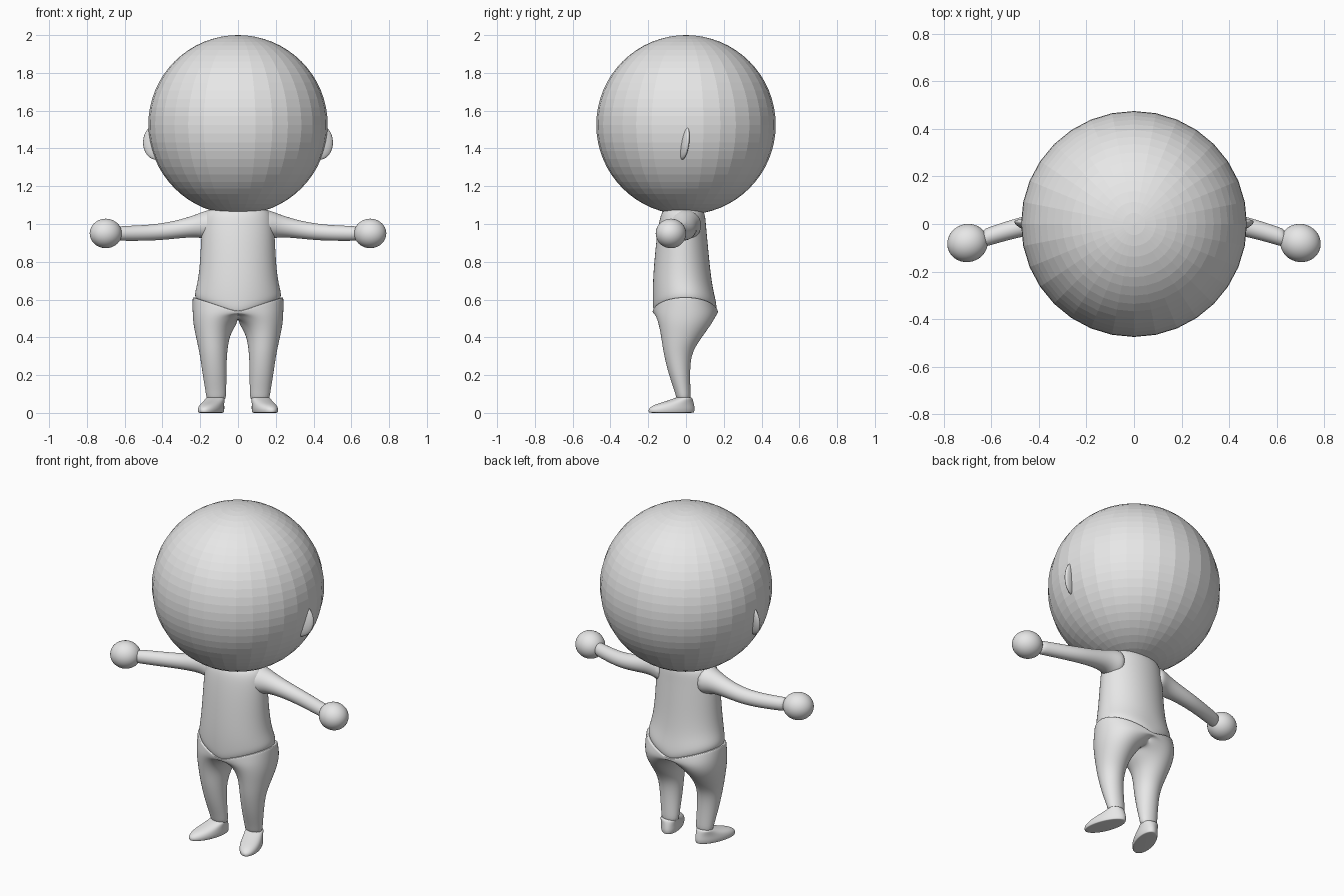
import bpy, bmesh
from math import sin, cos, pi, radians
from mathutils import Vector, Matrix, Euler

cube = bpy.data.objects.get("Cube")
if cube:
    bpy.data.objects.remove(cube, do_unlink=True)

grey = bpy.data.materials.new("light grey")
grey.use_nodes = True
grey.diffuse_color = (0.8, 0.8, 0.8, 1)
grey.node_tree.nodes["Principled BSDF"].inputs["Base Color"].default_value = (0.8, 0.8, 0.8, 1)


def finish(name, bm, smooth=True, mirror=False, subdivide=0):
    """Turn a bmesh into a named, coloured object with its modifiers."""
    mesh = bpy.data.meshes.new(name)
    for face in bm.faces:
        face.smooth = smooth
    bm.to_mesh(mesh)
    bm.free()
    mesh.materials.append(grey)
    obj = bpy.data.objects.new(name, mesh)
    bpy.context.collection.objects.link(obj)
    if mirror:
        mod = obj.modifiers.new("Mirror", "MIRROR")
        mod.use_clip = True
        mod.merge_threshold = 0.0005
    if subdivide:
        mod = obj.modifiers.new("Subdivision", "SUBSURF")
        mod.levels = mod.render_levels = subdivide
    return obj


def ring(center, u, v, count=24):
    """Points of an ellipse with half axes u and v."""
    center, u, v = Vector(center), Vector(u), Vector(v)
    steps = [2 * pi * i / count for i in range(count)]
    return [center + u * cos(t) + v * sin(t) for t in steps]


def loft(rings, cap_start=True, cap_end=True):
    """Bridge rings of points into a tube."""
    bm = bmesh.new()
    rows = [[bm.verts.new(p) for p in points] for points in rings]
    count = len(rows[0])
    for low, high in zip(rows, rows[1:]):
        for i in range(count):
            j = (i + 1) % count
            bm.faces.new((low[i], low[j], high[j], high[i]))
    if cap_start:
        bm.faces.new(rows[0][::-1])
    if cap_end:
        bm.faces.new(rows[-1])
    bmesh.ops.recalc_face_normals(bm, faces=bm.faces)
    return bm


def ellipsoid(name, center, radii, turn=(0, 0, 0), segments=32, rings=32, **options):
    bm = bmesh.new()
    place = (Matrix.Translation(center) @ Euler(turn).to_matrix().to_4x4()
             @ Matrix.Diagonal((*radii, 1)))
    bmesh.ops.create_uvsphere(bm, u_segments=segments, v_segments=rings,
                              radius=1, matrix=place)
    return finish(name, bm, **options)


def raise_hem(points, amount, width=0.24):
    """Lift points in proportion to their distance from the middle."""
    for p in points:
        p.z += amount * abs(p.x) / width
    return points


# Head, faceted, and thin ears
ellipsoid("head", (0, 0, 1.525), (0.475, 0.475, 0.475), smooth=False)
ellipsoid("ears", (0.43, -0.012, 1.435), (0.076, 0.021, 0.095),
          turn=(-0.1, 0, 0.3), segments=24, rings=16, mirror=True)

# Torso: height, half width, y centre, half depth, hem lift
torso = [
    (0.50, 0.21, -0.005, 0.15, 0.08),
    (0.535, 0.232, -0.005, 0.17, 0.08),
    (0.58, 0.228, -0.008, 0.17, 0.07),
    (0.66, 0.215, -0.018, 0.16, 0.04),
    (0.77, 0.204, -0.022, 0.15, 0.01),
    (0.90, 0.198, -0.022, 0.138, 0),
    (1.00, 0.192, -0.02, 0.126, 0),
    (1.06, 0.178, -0.015, 0.117, 0),
    (1.09, 0.14, -0.015, 0.09, 0),
]
finish("torso", loft([raise_hem(ring((0, y, z), (w, 0, 0), (0, d, 0)), lift)
                      for z, w, y, d, lift in torso]), subdivide=2)

# Trousers, one half: height, x centre, half width, y centre, half depth, hem lift
leg = [
    (0.06, 0.115, 0.05, -0.012, 0.036, 0),
    (0.10, 0.116, 0.054, -0.015, 0.040, 0),
    (0.20, 0.124, 0.063, -0.035, 0.056, 0),
    (0.30, 0.130, 0.071, -0.045, 0.071, 0),
    (0.36, 0.133, 0.081, -0.035, 0.091, 0),
    (0.42, 0.133, 0.094, -0.018, 0.117, 0),
    (0.47, 0.122, 0.117, -0.004, 0.143, 0.01),
    (0.505, 0.09, 0.152, 0, 0.163, 0.04),
    (0.53, 0, 0.243, -0.004, 0.176, 0.08),
    (0.534, 0, 0.24, -0.004, 0.174, 0.08),
    (0.534, 0, 0.215, -0.004, 0.155, 0.08),
]
leg_rings = []
for z, x, w, y, d, lift in leg:
    points = ring((x, y, z), (w, 0, 0), (0, d, 0))
    for p in points:
        p.x = 0 if p.x < 0.0001 else p.x
    leg_rings.append(raise_hem(points, lift))
bm = loft(leg_rings, cap_end=False)
inside = [f for f in bm.faces if all(v.co.x < 0.0001 for v in f.verts)]
bmesh.ops.delete(bm, geom=inside, context="FACES")
finish("trousers", bm, mirror=True, subdivide=2)

# Feet, toes turned out: height, distance ahead of ankle, half width, half length
turn = radians(20)
ahead = Vector((sin(turn), -cos(turn), 0))
across = Vector((cos(turn), sin(turn), 0))
foot = [
    (0.0, 0.082, 0.054, 0.124),
    (0.002, 0.082, 0.056, 0.127),
    (0.02, 0.082, 0.060, 0.131),
    (0.042, 0.070, 0.057, 0.115),
    (0.06, 0.038, 0.053, 0.078),
    (0.078, 0.014, 0.051, 0.048),
    (0.084, 0.011, 0.046, 0.036),
]
ankle = Vector((0.115, 0, 0))
finish("feet", loft([ring(ankle + ahead * a + Vector((0, 0, z)), across * w, ahead * -l)
                     for z, a, w, l in foot]), mirror=True, subdivide=2)

# Arms, flaring into the shoulder: centre, half depth, half height
arm = [
    ((0.11, -0.005, 0.99), 0.095, 0.095),
    ((0.17, 0, 0.995), 0.08, 0.078),
    ((0.215, 0.004, 0.992), 0.062, 0.062),
    ((0.30, 0.008, 0.975), 0.05, 0.05),
    ((0.40, 0.004, 0.959), 0.045, 0.045),
    ((0.50, -0.018, 0.952), 0.042, 0.042),
    ((0.61, -0.052, 0.950), 0.040, 0.040),
    ((0.64, -0.062, 0.950), 0.038, 0.038),
]
finish("arms", loft([ring(c, (0, d, 0), (0, 0, h), 16) for c, d, h in arm]),
       mirror=True, subdivide=2)

# Ball hands
ellipsoid("hands", (0.70, -0.08, 0.95), (0.086, 0.08, 0.078),
          turn=(0, 0, -0.3), segments=32, rings=20, mirror=True)
